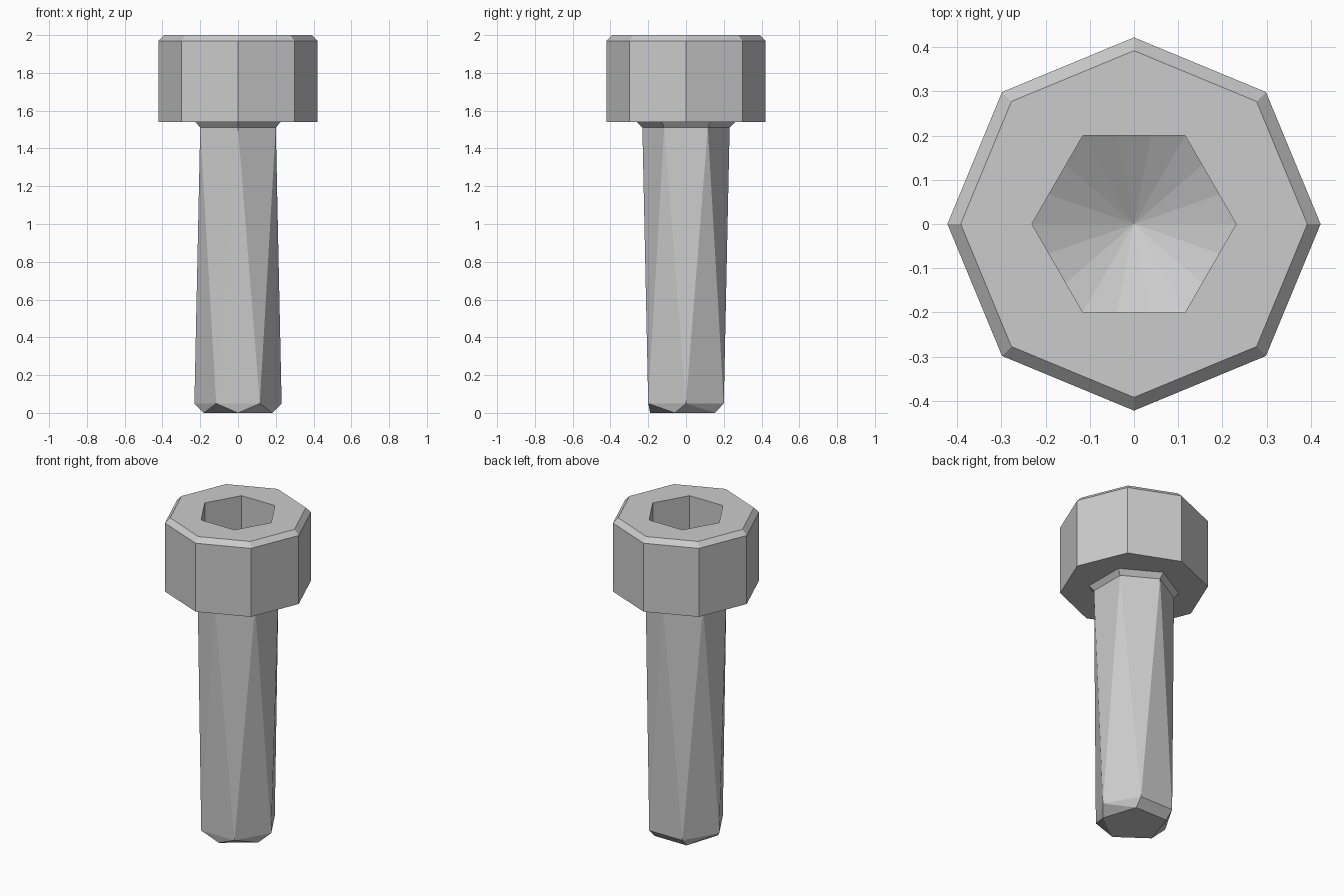
import bpy, bmesh
from math import sin, cos, tan, pi, radians, hypot

cube = bpy.data.objects.get("Cube")
if cube:
    bpy.data.objects.remove(cube)

steel = bpy.data.materials.new("grey steel")
steel.use_nodes = True
grey = (0.6, 0.6, 0.6, 1)
steel.diffuse_color = grey
steel.node_tree.nodes["Principled BSDF"].inputs["Base Color"].default_value = grey


def ring(bm, sides, radius, z, start=0):
    """Verts of a regular polygon, first corner at the start angle in degrees."""
    angles = [radians(start) + 2 * pi * i / sides for i in range(sides)]
    return [bm.verts.new((radius * cos(a), radius * sin(a), z)) for a in angles]


def skin(bm, low, high):
    n = len(low)
    for i in range(n):
        j = (i + 1) % n
        bm.faces.new((low[i], low[j], high[j], high[i]))


def finish(bm, name):
    bm.normal_update()
    mesh = bpy.data.meshes.new(name)
    bm.to_mesh(mesh)
    bm.free()
    mesh.materials.append(steel)
    obj = bpy.data.objects.new(name, mesh)
    bpy.context.collection.objects.link(obj)
    return obj


# Octagonal head with a chamfered rim
bm = bmesh.new()
base = ring(bm, 8, 0.422, 1.54)
shoulder = ring(bm, 8, 0.422, 1.97)
rim = ring(bm, 8, 0.392, 2.0)
bm.faces.new(base[::-1])
skin(bm, base, shoulder)
skin(bm, shoulder, rim)

# Hex socket whose floor is a drilled cone, meeting each wall in three steps
SOCKET, CORNER_Z, SLOPE = 0.231, 1.79, tan(radians(30))
mouth = ring(bm, 6, SOCKET, 2.0)
floor = []
for i in range(6):
    for t in (0, 1 / 3, 2 / 3):
        p = mouth[i].co.lerp(mouth[(i + 1) % 6].co, t)
        p.z = CORNER_Z - (SOCKET - hypot(p.x, p.y)) * SLOPE
        floor.append(bm.verts.new(p))
apex = bm.verts.new((0, 0, CORNER_Z - SOCKET * SLOPE))
for i in range(6):
    foot = [floor[(3 * i + k) % 18] for k in range(4)]
    bm.faces.new([mouth[i], mouth[(i + 1) % 6]] + foot[::-1])
for i in range(18):
    bm.faces.new((floor[i], floor[(i + 1) % 18], apex))

# Flat top between the rim and the socket mouth
edges = []
for loop in (rim, mouth):
    for a, b in zip(loop, loop[1:] + loop[:1]):
        edges.append(bm.edges.get((a, b)))
bmesh.ops.triangle_fill(bm, edges=edges, use_beauty=True, normal=(0, 0, 1))
bmesh.ops.recalc_face_normals(bm, faces=bm.faces)
finish(bm, "head")

# Shank: two hexagons a twelfth of a turn apart, closed by a five-sided tip
bm = bmesh.new()
ring(bm, 5, 0.19, 0, -90)
ring(bm, 6, 0.231, 0.05)
neck = ring(bm, 6, 0.231, 1.51, 30)
bmesh.ops.convex_hull(bm, input=bm.verts)
cap = [f for f in bm.faces if all(v.co.z > 1.5 for v in f.verts)]
bmesh.ops.delete(bm, geom=cap, context='FACES')

# Flared fillet under the head
skin(bm, neck, ring(bm, 6, 0.26, 1.54, 30))
bmesh.ops.recalc_face_normals(bm, faces=bm.faces)
finish(bm, "shank")
